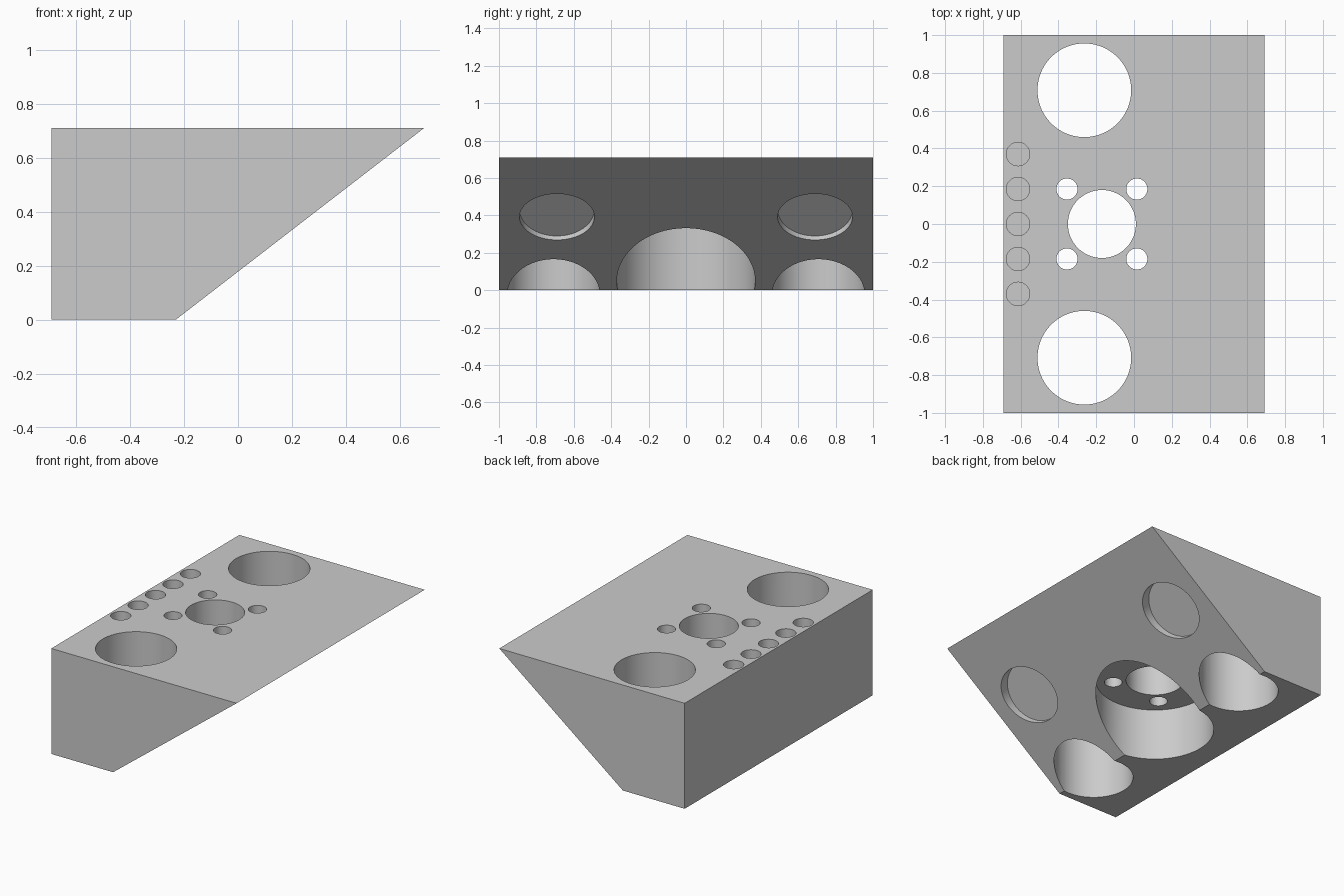
import bpy
import math
from mathutils import Matrix, Vector

cube = bpy.data.objects.get("Cube")
if cube:
    bpy.data.objects.remove(cube, do_unlink=True)

# One plain grey for the whole part
grey = bpy.data.materials.new("light_grey")
colour = (0.6, 0.6, 0.6, 1)
grey.diffuse_color = colour
grey.use_nodes = True
grey.node_tree.nodes["Principled BSDF"].inputs["Base Color"].default_value = colour

HEIGHT = 0.71
BACK, FRONT, FOOT = -0.69, 0.69, -0.23
MARGIN = 0.1

# Wedge block: side profile extruded along y
profile = [(BACK, 0), (FOOT, 0), (FRONT, HEIGHT), (BACK, HEIGHT)]
n = len(profile)
verts = [(x, y, z) for y in (-1, 1) for x, z in profile]
faces = [tuple(range(n)), tuple(reversed(range(n, 2 * n)))]
faces += [(i, i + n, (i + 1) % n + n, (i + 1) % n) for i in range(n)]
mesh = bpy.data.meshes.new("wedge_block")
mesh.from_pydata(verts, [], faces)
mesh.materials.append(grey)
block = bpy.data.objects.new("wedge_block", mesh)
bpy.context.collection.objects.link(block)


def drill(start, end, radius, sides=64):
    """Cut a round hole from start to end out of the block."""
    start, end = Vector(start), Vector(end)
    axis = end - start
    bpy.ops.mesh.primitive_cylinder_add(
        radius=radius, depth=axis.length, vertices=sides,
        location=(start + end) / 2,
        rotation=axis.to_track_quat('Z', 'Y').to_euler())
    cutter = bpy.context.object
    cutter.name = "hole_cutter"
    cutter.hide_render = True
    cutter.data.materials.append(grey)
    mod = block.modifiers.new("hole", 'BOOLEAN')
    mod.operation = 'DIFFERENCE'
    mod.solver = 'EXACT'
    mod.object = cutter
    bpy.context.view_layer.objects.active = block
    bpy.ops.object.modifier_apply(modifier=mod.name)
    bpy.data.objects.remove(cutter, do_unlink=True)


def drill_down(x, y, radius, bottom, top=HEIGHT + MARGIN, sides=64):
    drill((x, y, top), (x, y, bottom), radius, sides)


# Central counterbore from below, its through hole and four bolt holes
CENTRE = -0.17
drill_down(CENTRE, 0, 0.37, -MARGIN, top=HEIGHT / 2, sides=96)
drill_down(CENTRE, 0, 0.18, 0.3)
for dx in (-0.185, 0.185):
    for y in (-0.185, 0.185):
        drill_down(CENTRE + dx, y, 0.056, 0.3, sides=32)

# Row of blind holes along the back edge
for i in range(-2, 3):
    drill_down(-0.614, i * 0.185, 0.062, HEIGHT / 2, sides=32)

# Large vertical holes and shallow angled pockets, on both sides
tilt = Vector((-1, 0, 1)).normalized()
for side in (-1, 1):
    drill_down(-0.263, side * 0.708, 0.248, -MARGIN, sides=96)
    mouth = Vector((0.278, side * 0.69, 0.392))
    drill(mouth - tilt * 0.15, mouth + tilt * 0.056, 0.2)

# Smooth walls, sharp rims
bpy.ops.object.select_all(action='DESELECT')
block.select_set(True)
bpy.context.view_layer.objects.active = block
bpy.ops.object.shade_smooth_by_angle(angle=math.radians(25))
